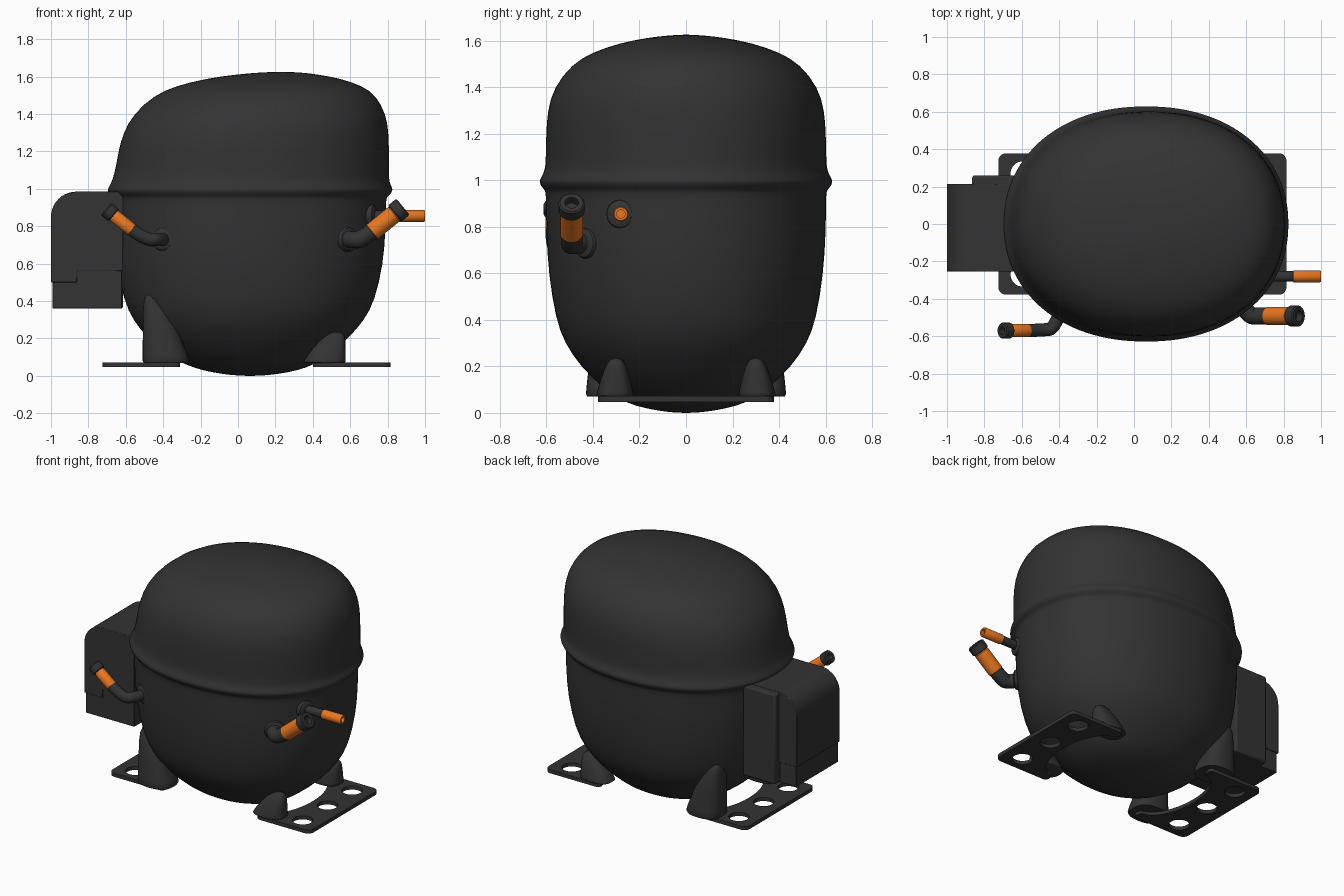
import bpy, bmesh
from math import sin, cos, pi, radians
from mathutils import Vector

if "Cube" in bpy.data.objects:
    bpy.data.objects.remove(bpy.data.objects["Cube"])


def material(name, rgb):
    m = bpy.data.materials.new(name)
    m.diffuse_color = (*rgb, 1)
    m.use_nodes = True
    m.node_tree.nodes["Principled BSDF"].inputs["Base Color"].default_value = m.diffuse_color
    return m


DARK = material("dark_paint", (0.033, 0.033, 0.033))
COPPER = material("copper", (0.8, 0.18, 0.015))


def finish(ob, mat, angle=35):
    ob.data.materials.clear()
    ob.data.materials.append(mat)
    bpy.ops.object.select_all(action='DESELECT')
    ob.select_set(True)
    bpy.context.view_layer.objects.active = ob
    if ob.type == 'CURVE':
        bpy.ops.object.convert(target='MESH')
        ob = bpy.context.object
    bpy.ops.object.shade_smooth_by_angle(angle=radians(angle))
    return ob


def loft(name, rings, mat, angle=35):
    """Skin a list of equal-length point rings and cap both ends."""
    bm = bmesh.new()
    rows = [[bm.verts.new(p) for p in ring] for ring in rings]
    n = len(rows[0])
    for a, b in zip(rows, rows[1:]):
        for i in range(n):
            j = (i + 1) % n
            bm.faces.new((a[i], a[j], b[j], b[i]))
    bm.faces.new(rows[0])
    bm.faces.new(rows[-1])
    bmesh.ops.recalc_face_normals(bm, faces=bm.faces)
    me = bpy.data.meshes.new(name)
    bm.to_mesh(me)
    bm.free()
    ob = bpy.data.objects.new(name, me)
    bpy.context.collection.objects.link(ob)
    return finish(ob, mat, angle)


def oval(z, x0, x1, y0, y1, n=64, power=2.0):
    """Horizontal superellipse ring filling the given bounds."""
    def f(v):
        return (1 if v > 0 else -1) * abs(v) ** (2 / power)
    cx, cy, rx, ry = (x0 + x1) / 2, (y0 + y1) / 2, (x1 - x0) / 2, (y1 - y0) / 2
    return [(cx + rx * f(cos(2 * pi * i / n)), cy + ry * f(sin(2 * pi * i / n)), z)
            for i in range(n)]


def lathe(name, origin, direction, profile, mat, n=32):
    """Turn (distance, radius) pairs about an axis."""
    o, d = Vector(origin), Vector(direction).normalized()
    u = d.orthogonal().normalized()
    v = d.cross(u)
    rings = [[o + d * t + (u * cos(2 * pi * i / n) + v * sin(2 * pi * i / n)) * r
              for i in range(n)] for t, r in profile]
    return loft(name, rings, mat)


def tube(name, points, radius, mat):
    cu = bpy.data.curves.new(name, 'CURVE')
    cu.dimensions = '3D'
    cu.bevel_depth, cu.bevel_resolution, cu.use_fill_caps = radius, 6, True
    s = cu.splines.new('NURBS')
    s.points.add(len(points) - 1)
    for p, co in zip(s.points, points):
        p.co = (*co, 1)
    s.order_u, s.use_endpoint_u, s.resolution_u = 3, True, 10
    ob = bpy.data.objects.new(name, cu)
    bpy.context.collection.objects.link(ob)
    return finish(ob, mat)


def prism(name, pts, y0, y1, bevel):
    """Extrude an x-z outline along y."""
    ob = loft(name, [[(x, y, z) for x, z in pts] for y in (y0, y1)], DARK)
    b = ob.modifiers.new("bevel", 'BEVEL')
    b.width, b.segments, b.limit_method = bevel, 2, 'ANGLE'


# Shell: z, left x, right x, half depth
SHELL = [(0, .06, .07, .005), (.002, -.01, .14, .06), (.01, -.085, .215, .125), (.03, -.195, .325, .22),
         (.06, -.28, .405, .29), (.1, -.36, .47, .35), (.2, -.485, .592, .455), (.3, -.563, .677, .522),
         (.4, -.61, .732, .56), (.6, -.652, .778, .592), (.78, -.664, .79, .602), (.94, -.667, .792, .603),
         (.955, -.67, .796, .605), (.973, -.688, .817, .623), (.99, -.698, .827, .63),
         (1.003, -.696, .827, .63), (1.03, -.68, .812, .612), (1.06, -.668, .808, .605),
         (1.12, -.653, .808, .603), (1.2, -.64, .808, .602), (1.3, -.615, .806, .596), (1.4, -.56, .792, .569),
         (1.5, -.45, .738, .49), (1.55, -.335, .667, .403), (1.59, -.17, .55, .285), (1.613, .0, .42, .165),
         (1.623, .13, .33, .075), (1.626, .225, .235, .005)]
shell = loft("shell", [oval(z, a, b, -y, y, 64, 2.15) for z, a, b, y in SHELL], DARK, 60)
sub = shell.modifiers.new("smooth", 'SUBSURF')
sub.levels = sub.render_levels = 1

# Electrical box with rounded top corner, lower cover and rear step
corner = [(-.865 - .135 * sin(a), .85 + .135 * cos(a)) for a in [i * pi / 20 for i in range(11)]]
prism("terminal_box", corner + [(-1, .5), (-.86, .5), (-.86, .56), (-.615, .56), (-.615, .985)],
      -.255, .215, .004)
prism("terminal_box_cover", [(-.992, .36), (-.62, .36), (-.62, .565), (-.867, .565), (-.867, .505),
                             (-.992, .505)], -.249, .209, .004)
prism("terminal_box_step", [(-.865, .36), (-.615, .36), (-.615, .983), (-.865, .983)], .15, .26, .012)


def closed_spline(cu, pts):
    s = cu.splines.new('POLY')
    s.points.add(len(pts) - 1)
    for p, (x, y) in zip(s.points, pts):
        p.co = (x, y, 0, 1)
    s.use_cyclic_u = True


# Mounting plates: rounded corners, concave inner edge, three holes
for side, sgn, outer in (("left", -1, -.725), ("right", 1, .815)):
    def at(d, y):
        return (outer - sgn * d, y)
    half = []
    for d, r in ((.0, .04), (.415, .03)):
        for i in range(7):
            a = i * pi / 12
            if d == 0:
                half.append(at(r - r * cos(a), .378 - r + r * sin(a)))
            else:
                half.append(at(d - r + r * sin(a), .378 - r + r * cos(a)))
    half += [at(.24 + .16 * (1 - cos(a)), .31 * sin(a)) for a in [i * pi / 20 for i in range(10, 0, -1)]]
    outline = half + [at(.24, 0)] + [(x, -y) for x, y in reversed(half)]
    cu = bpy.data.curves.new(side + "_mounting_plate", 'CURVE')
    cu.dimensions, cu.fill_mode, cu.extrude = '2D', 'BOTH', .0125
    closed_spline(cu, outline)
    for yc in (-.27, 0, .27):
        x0, _ = at(.13, 0)
        closed_spline(cu, [(x0 + .065 * cos(i * pi / 16), yc + .065 * sin(i * pi / 16)) for i in range(32)])
    ob = bpy.data.objects.new(side + "_mounting_plate", cu)
    bpy.context.collection.objects.link(ob)
    ob.location.z = .06
    finish(ob, DARK)

# Support legs: base bounds blend into a rounded tip
LEGS = [("left", -.51, -.26, .215, .43, -.507, -.42, .25, .385, .445),
        ("right", .575, .35, .225, .385, .573, .48, .265, .335, .235)]
for side, xo, xi, y0, y1, txo, txi, ty0, ty1, top in LEGS:
    for end, m in (("front", -1), ("back", 1)):
        rings = []
        for t, k, s in ((0, 0, .95), (.03, 0, 1), (.12, .06, 1), (.45, .36, 1), (.75, .72, 1),
                        (.88, .9, .92), (.96, .98, .7), (1, 1, .25)):
            b = [p + (q - p) * k for p, q in ((xo, txo), (xi, txi), (y0, ty0), (y1, ty1))]
            cx, cy = (b[0] + b[1]) / 2, (b[2] + b[3]) / 2
            rx, ry = abs(b[0] - b[1]) / 2 * s, (b[3] - b[2]) / 2 * s
            z = .07 + (top - .07) * t
            rings.append(oval(z, cx - rx, cx + rx, m * cy - ry, m * cy + ry, 28, 2.6))
        loft(f"{end}_{side}_leg", rings, DARK, 50)


def collar(name, origin, direction, r):
    lathe(name, origin, direction, [(-.04, r), (.005, r), (.018, r * .93), (.025, r * .75), (.026, r * .5)], DARK)


def stub(name, start, end, r, mat, bore, depth=.04):
    """Open-ended tube piece."""
    length = (Vector(end) - Vector(start)).length
    lathe(name, start, Vector(end) - Vector(start), [(0, r * .9), (.004, r), (length - .006, r), (length, r * .88),
                                                     (length, bore), (length - depth, bore)], mat)


# Bent pipes: black elbow, copper length, black cap
BENT = [("left", (-.4, -.46, .73), (-.45, -1, 0), .062, .035,
         [(-.38, -.42, .73), (-.42, -.56, .73), (-.49, -.567, .725), (-.57, -.57, .783)],
         (-.565, -.57, .779), (-.665, -.57, .859), (-.705, -.57, .893), .035, .043),
        ("right", (.585, -.43, .73), (.75, -.75, 0), .066, .046,
         [(.54, -.38, .73), (.61, -.49, .73), (.66, -.492, .725), (.73, -.492, .783)],
         (.715, -.492, .768), (.838, -.492, .868), (.882, -.492, .904), .049, .056)]
for side, base, normal, cr, er, path, a, b, c, r, capr in BENT:
    collar(side + "_pipe_collar", base, normal, cr)
    tube(side + "_pipe_elbow", path, er, DARK)
    stub(side + "_pipe_copper", a, b, r, COPPER, r * .6)
    stub(side + "_pipe_cap", b, c, capr, DARK, r * .6)

# Straight pipe on the right end
collar("straight_pipe_collar", (.71, -.28, .855), (1, -.25, 0), .062)
tube("straight_pipe_neck", [(.66, -.28, .855), (.76, -.28, .855), (.85, -.28, .855)], .028, DARK)
stub("straight_pipe_copper", (.85, -.28, .855), (1, -.28, .855), .032, COPPER, .018, .12)
